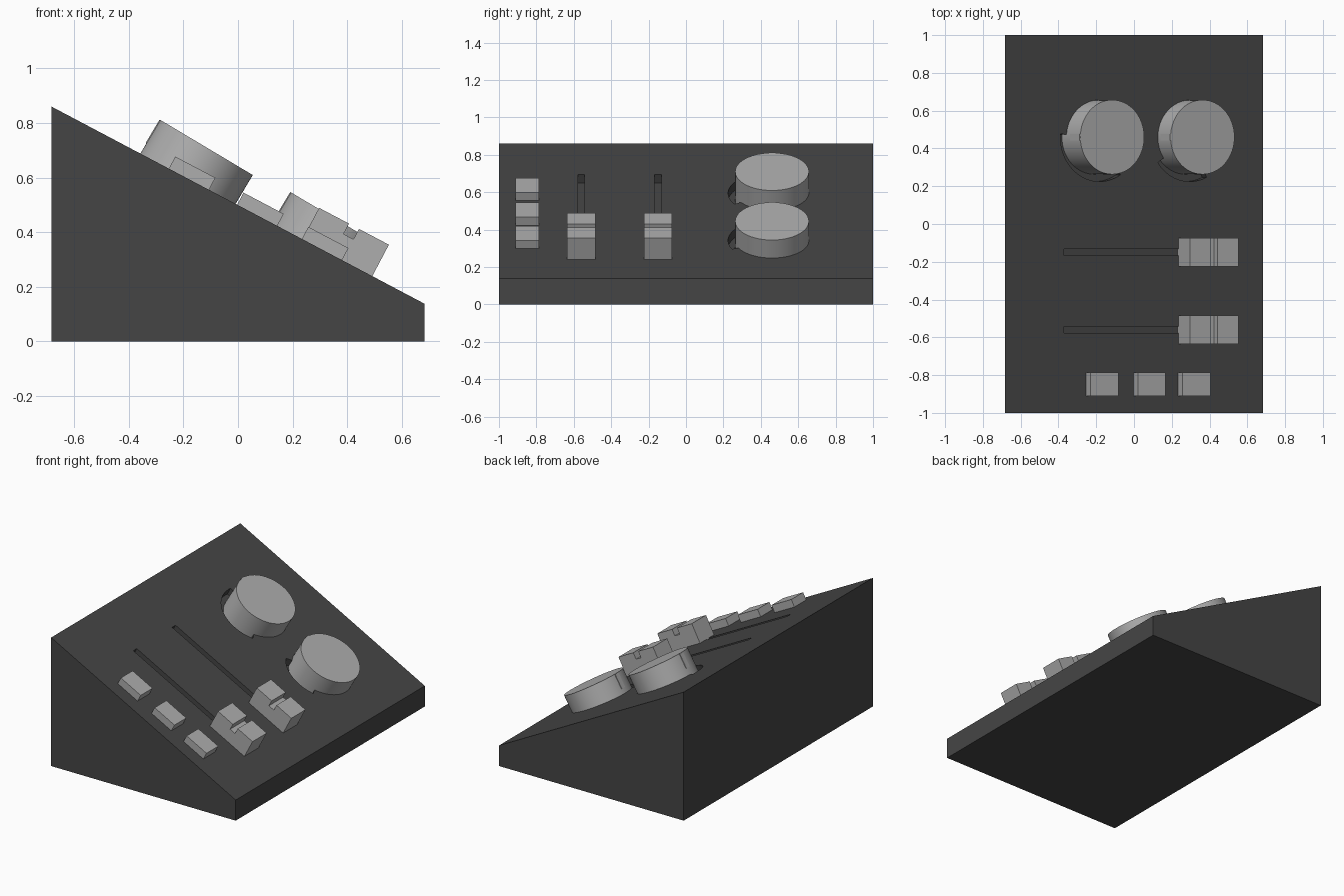
import bpy, bmesh, math
from mathutils import Matrix, Vector

if "Cube" in bpy.data.objects:
    bpy.data.objects.remove(bpy.data.objects["Cube"])

TILT = math.atan2(0.722, 1.366)
GREY, DARK = (0.42, 0.42, 0.42, 1), (0.06, 0.06, 0.06, 1)


def material(name, color):
    m = bpy.data.materials.new(name)
    m.diffuse_color = color
    m.use_nodes = True
    m.node_tree.nodes["Principled BSDF"].inputs["Base Color"].default_value = m.diffuse_color
    return m


body_mat, knob_mat = material("dark_grey", DARK), material("light_grey", GREY)


def panel(x, y):
    """Frame on the sloping panel: local x runs downhill, local z is the normal."""
    z = 0.499 - x * math.tan(TILT)
    return Matrix.Translation((x, y, z)) @ Matrix.Rotation(TILT, 4, 'Y')


def finish(name, bm, mat, matrix=Matrix()):
    bmesh.ops.recalc_face_normals(bm, faces=bm.faces)
    me = bpy.data.meshes.new(name)
    bm.to_mesh(me)
    bm.free()
    me.materials.append(mat)
    ob = bpy.data.objects.new(name, me)
    ob.matrix_world = matrix
    bpy.context.collection.objects.link(ob)
    return ob


def extrude(name, pts, vec, mat, matrix=Matrix()):
    bm = bmesh.new()
    face = bm.faces.new([bm.verts.new(p) for p in pts])
    ext = bmesh.ops.extrude_face_region(bm, geom=[face])
    verts = [v for v in ext['geom'] if isinstance(v, bmesh.types.BMVert)]
    bmesh.ops.translate(bm, verts=verts, vec=vec)
    return finish(name, bm, mat, matrix)


def side_profile(name, pts, width, mat, matrix=Matrix()):
    return extrude(name, [(x, -width / 2, z) for x, z in pts], (0, width, 0), mat, matrix)


def box_profile(x0, x1, z0, z1):
    return [(x0, z0), (x1, z0), (x1, z1), (x0, z1)]


# wedge-shaped housing
body = side_profile("housing", [(-0.683, 0), (0.683, 0), (0.683, 0.138), (-0.683, 0.86)], 2, body_mat)
cutters = []

# sliders, each with a notched cap and a long slot
for i, y in enumerate((-0.15, -0.56)):
    cap = [(0, -0.01), (0.289, -0.01), (0.289, 0.13), (0.165, 0.13), (0.165, 0.087),
           (0.124, 0.087), (0.124, 0.13), (0, 0.13)]
    side_profile(f"slider_cap_{i + 1}", cap, 0.15, knob_mat, panel(0.236, y))
    cutters.append(side_profile(f"slot_cutter_{i + 1}", box_profile(0, 0.75, -0.05, 0.05),
                                0.036, body_mat, panel(-0.37, y)))

# push buttons
for i, x in enumerate((-0.253, -0.003, 0.234)):
    side_profile(f"button_{i + 1}", box_profile(0, 0.166, -0.01, 0.05), 0.125, knob_mat, panel(x, -0.848))

# dials with a side pointer and an arc-shaped level groove
R = 0.197
DIAL_TILT = math.radians(30.8)
for i, (x, z, a0, a1) in enumerate(((-0.115, 0.71, 176, 302), (0.363, 0.445, 215, 295))):
    top = Matrix.Translation((x, 0.46, z)) @ Matrix.Rotation(DIAL_TILT, 4, 'Y')
    bm = bmesh.new()
    bmesh.ops.create_cone(bm, cap_ends=True, segments=64, radius1=R, radius2=R, depth=0.19,
                          matrix=Matrix.Translation((0, 0, -0.095)))
    dial = finish(f"dial_{i + 1}", bm, knob_mat, top)
    bpy.context.view_layer.objects.active = dial
    dial.select_set(True)
    bpy.ops.object.shade_smooth_by_angle(angle=math.radians(30))
    dial.select_set(False)
    side_profile(f"dial_pointer_{i + 1}", box_profile(-R - 0.003, -R + 0.02, -0.1, -0.001),
                 0.035, knob_mat, top)
    base = panel(top.translation.x - 0.13 * math.sin(DIAL_TILT), 0.46)
    angles = [math.radians(a0 + (a1 - a0) * k / 24) for k in range(25)]
    ring = [(0.235 * math.cos(a), 0.235 * math.sin(a), -0.05) for a in angles]
    ring += [(0.17 * math.cos(a), 0.17 * math.sin(a), -0.05) for a in reversed(angles)]
    cutters.append(extrude(f"arc_cutter_{i + 1}", ring, (0, 0, 0.1), body_mat, base))

# carve the slots and grooves into the housing
for c in cutters:
    c.hide_render = True
    c.hide_set(True)
    mod = body.modifiers.new(c.name, 'BOOLEAN')
    mod.operation, mod.object, mod.solver = 'DIFFERENCE', c, 'EXACT'
